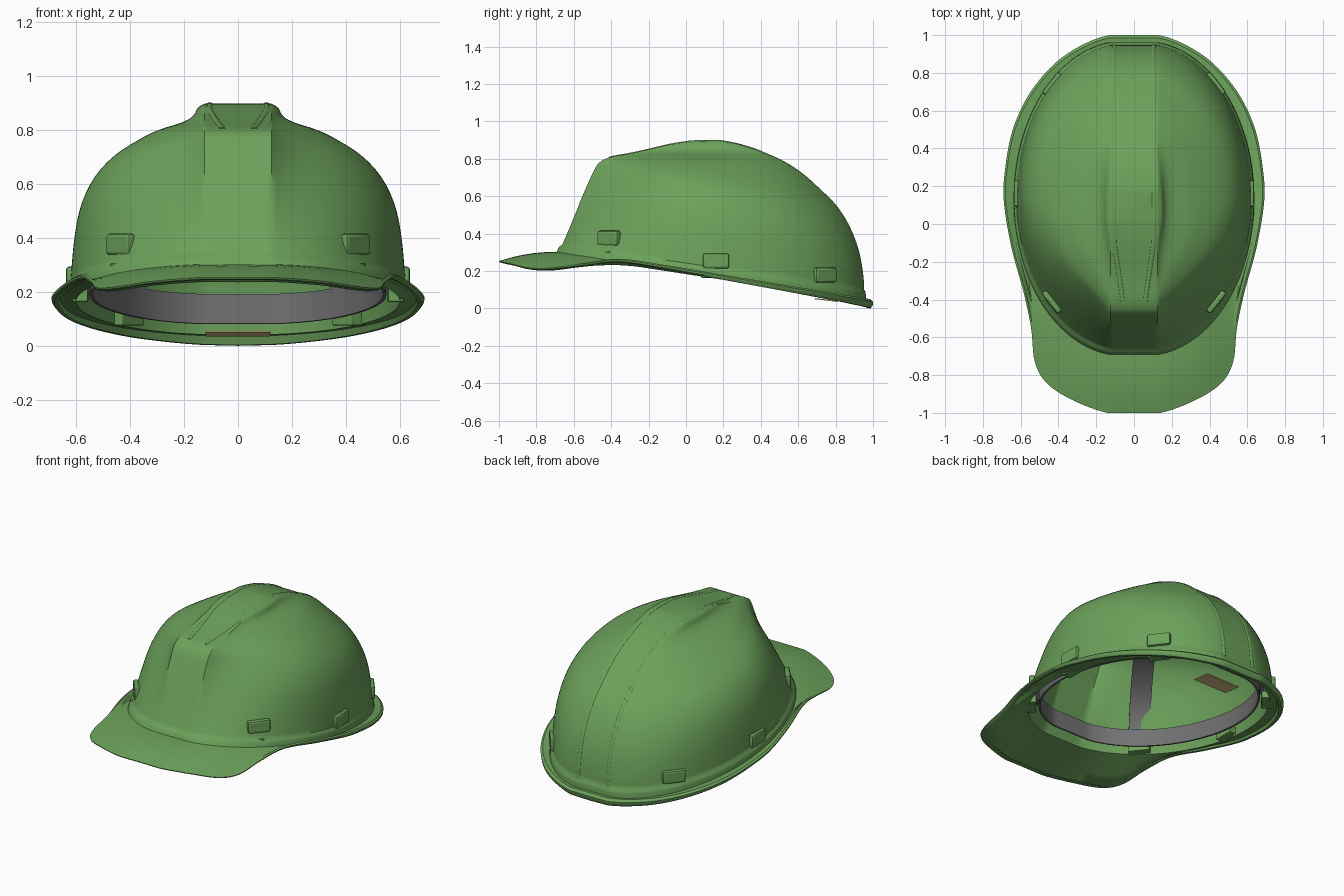
import bpy, bmesh, math
from mathutils import Vector, Matrix

if "Cube" in bpy.data.objects:
    bpy.data.objects.remove(bpy.data.objects["Cube"])


def material(name, rgb):
    m = bpy.data.materials.new(name)
    m.diffuse_color = (*rgb, 1)
    m.use_nodes = True
    m.node_tree.nodes["Principled BSDF"].inputs["Base Color"].default_value = m.diffuse_color
    return m


GREEN = material("green_plastic", (0.15, 0.36, 0.105))
TAN = material("tan_label", (0.72, 0.56, 0.26))
GREY = material("grey_webbing", (0.17, 0.17, 0.175))


def finish(name, bm, mat, angle=40):
    bmesh.ops.recalc_face_normals(bm, faces=bm.faces)
    me = bpy.data.meshes.new(name)
    bm.to_mesh(me)
    bm.free()
    ob = bpy.data.objects.new(name, me)
    bpy.context.collection.objects.link(ob)
    me.materials.append(mat)
    bpy.ops.object.select_all(action='DESELECT')
    ob.select_set(True)
    bpy.context.view_layer.objects.active = ob
    bpy.ops.object.shade_smooth_by_angle(angle=math.radians(angle))
    return ob


def spline(keys, u):
    """Catmull-Rom through evenly spaced keys."""
    n = len(keys) - 1
    i = min(int(u), n - 1)
    t = u - i
    p0, p1, p2, p3 = (keys[max(0, min(n, i + k))] for k in (-1, 0, 1, 2))
    return [0.5 * (2 * b + (c - a) * t + (2 * a - 5 * b + 4 * c - d) * t * t
                   + (3 * b - a - 3 * c + d) * t ** 3) for a, b, c, d in zip(p0, p1, p2, p3)]


# dome levels: front y, front z, back y, back z, half width, prow depth of the front ridge
LEVELS = [(-.68, .30, .95, .05, .625, 0), (-.64, .39, .945, .17, .618, .025),
          (-.59, .51, .92, .31, .605, .06), (-.55, .61, .87, .44, .58, .10),
          (-.51, .70, .80, .55, .53, .14), (-.48, .76, .71, .64, .46, .17),
          (-.45, .79, .62, .72, .38, .18), (-.40, .81, .52, .785, .30, .17),
          (-.30, .828, .42, .83, .205, .12), (-.20, .85, .35, .858, .165, .08),
          (-.08, .878, .25, .885, .15, .03), (.03, .895, .17, .898, .125, 0)]
# outer brim edge, front to back: x, y, z
BRIM = [(0, -1, .258), (.14, -1, .257), (.32, -.935, .243), (.46, -.845, .222), (.525, -.73, .22),
        (.545, -.55, .243), (.585, -.36, .265), (.65, -.12, .233), (.69, .13, .192)]
BRIM += [(x, y, .27 - .163 * (y + .35)) for x, y in
         [(.68, .31), (.645, .49), (.58, .645), (.495, .77), (.39, .875), (.26, .955), (.13, 1), (0, 1)]]
P0 = 0.12   # start angle, leaves a crease beside the flat centre strip


def plan(u, f, b, w, prow=0):
    """Oval with flat strips at front and back; u runs 0 (front) to 16 (back)."""
    s = min(.125, w * .96)
    v = u if u <= 8 else 16 - u
    p = P0 + (math.pi / 2 - P0) * max(0, v - 1) / 7
    x = s * min(v, 1) + (w - s) * (math.sin(p) - math.sin(P0)) / (1 - math.sin(P0))
    mid = f + (b - f) * .497
    c = math.cos(p) / math.cos(P0)
    fall = 1 - math.exp(-max(0, x - s) / min(.13, max(.015, (w - s) * .4)))
    if u > 8:
        return x, mid + c * (b - .25 * prow * fall - mid)
    return x, mid + c * (f + prow * fall - mid)


def dome(u, t, d=0):
    f, zf, b, zb, w, prow = spline(LEVELS, t)
    x, y = plan(u, f + d, b - d, w - d, prow)
    return Vector((x, y, zf + (zb - zf) * (y - f) / (b - f) - d * .8 * t / 11))


def brim(u, scale=1, drop=0.0):
    if u < 1 or u > 15:      # straight centre strips
        i = 0 if u < 1 else 15
        x, y, z = Vector(BRIM[i]).lerp(Vector(BRIM[i + 1]), u - i)
    else:
        x, y, z = spline(BRIM, u)
    k = max(0, min(1, (u - 4) / 12))
    return Vector((x * scale, y * scale, z - drop * (.014 + .036 * k)))


SUB = 6
US = [i / SUB for i in range(16 * SUB + 1)]


def ring(fn):
    half = [fn(u) for u in US]
    return half + [Vector((-p.x, p.y, p.z)) for p in half[-2:0:-1]]


def bridge(bm, rings, cap=True):
    vs = [[bm.verts.new(p) for p in r] for r in rings]
    n = len(vs[0])
    for a, b in zip(vs, vs[1:]):
        for i in range(n):
            bm.faces.new((a[i], a[(i + 1) % n], b[(i + 1) % n], b[i]))
    if cap:
        bm.faces.new(vs[0])
        bm.faces.new(vs[-1])


# shell: outer dome, base bead, brim and visor, rolled edge, underside, inner dome
def brim_top(k):
    def fn(u):
        p = dome(u, 0, -.012).lerp(brim(u, .985), k)
        p.z += .05 * k * (1 - k) * max(0, 1 - u / 6)   # visor arch
        return p
    return fn


def underside(k):
    def fn(u):
        q = brim(u, .955, .75 * max(0, 1 - u / 6))
        return q.lerp(dome(u, 0, .025), k) - Vector((0, 0, .012))
    return fn


rings = [ring(lambda u, t=t: dome(u, t)) for t in [11 - i / 3 for i in range(32)]]
rings += [ring(lambda u, t=t, d=d: dome(u, t, d)) for t, d in ((.52, 0), (.42, -.01), (.3, -.012), (0, -.012))]
rings += [ring(brim_top(k)) for k in (.2, .4, .6, .8, 1)]
rings += [ring(lambda u: brim(u, 1, .3)), ring(lambda u: brim(u, .998, .7)),
          ring(lambda u: brim(u, .985, 1)), ring(lambda u: brim(u, .965, .95))]
rings += [ring(underside(k)) for k in (0, .35, .7, 1)]
rings += [ring(lambda u, t=t: dome(u, t, .025)) for t in [.3 + i * .5 for i in range(21)]]
bm = bmesh.new()
bridge(bm, rings)
finish("helmet_shell", bm, GREEN)

# fine ribs along both edges of the crown ridge, tapering in at the front
for side, tag in ((1, "left"), (-1, "right")):
    pts = []
    for i in range(45):
        f, zf, b, zb, w, _ = spline(LEVELS, .5 + 10.5 * i / 44)
        pts.append((.105, b, zb))
    for i in range(17):
        f, zf, b, zb, w, _ = spline(LEVELS, 11 - 4.2 * i / 16)
        pts.append((.105 - .045 * max(0, min(1, (-.1 - f) / .3)), f, zf))
    bm = bmesh.new()
    loops = []
    for j, (x, y, z) in enumerate(pts):
        a, c = pts[max(0, j - 1)], pts[min(len(pts) - 1, j + 1)]
        n = Vector((0, a[2] - c[2], c[1] - a[1])).normalized()
        loops.append([Vector((side * x, y, z)) + Vector((.011 * math.cos(q), 0, 0))
                      + n * .004 * math.sin(q) for q in [k * math.pi / 4 for k in range(8)]])
    bridge(bm, loops)
    finish("ridge_rib_" + tag, bm, GREEN)


def block(name, loc, size, yaw, tilt=0, mat=GREEN, bevel=.012):
    bm = bmesh.new()
    bmesh.ops.create_cube(bm, size=1)
    bmesh.ops.scale(bm, vec=size, verts=bm.verts)
    if bevel:
        bmesh.ops.bevel(bm, geom=bm.edges[:], offset=bevel, segments=2, affect='EDGES', profile=.5)
    rot = Matrix.Rotation(yaw, 4, 'Z') @ Matrix.Rotation(tilt, 4, 'Y')
    bmesh.ops.transform(bm, matrix=Matrix.Translation(loc) @ rot, verts=bm.verts)
    return finish(name, bm, mat, 20)


# accessory bosses outside and harness clips inside, three per side
for tag, u, t in (("front", 4.0, 1.15), ("middle", 8.1, .8), ("rear", 12.05, .85)):
    p = dome(u, t)
    d = dome(u + .1, t) - dome(u - .1, t)
    yaw = math.atan2(-d.x, d.y)
    out = Vector((math.cos(yaw), math.sin(yaw), 0))
    clip = dome(u, 0, .03) - out * .01 + Vector((0, 0, .015))
    for s, side in ((1, "left"), (-1, "right")):
        a = yaw if s > 0 else math.pi - yaw
        block(f"{tag}_boss_{side}", Vector((p.x * s, p.y, p.z)), (.034, .14, .08), a)
        block(f"{tag}_clip_{side}", Vector((clip.x * s, clip.y, clip.z)), (.06, .13, .05), a, bevel=.006)


# headband, tilted like the rim
def band(rise, d):
    def fn(u):
        x, y = plan(u, -.58 + d, .86 - d, .55 - d)
        return Vector((x, y, .08 + .15 * (.86 - y) + rise))
    return fn


bm = bmesh.new()
loop = [ring(band(r, d)) for r, d in ((0, 0), (.11, 0), (.11, .012), (0, .012), (0, 0))]
bridge(bm, loop, cap=False)
bmesh.ops.remove_doubles(bm, verts=bm.verts, dist=1e-5)
finish("headband", bm, GREY)

# two crossing crown straps
for s, tag in ((1, "a"), (-1, "b")):
    way = Vector((.40 * s, .56, 0))
    across = Vector((-way.y, way.x, 0)).normalized() * .062
    loops = []
    for i in range(33):
        a = math.pi * i / 32
        c = Vector((0, .13, 0)) + way * math.cos(a)
        c.z = .22 - .15 * (c.y - .13) + .46 * math.sin(a)
        n = Vector((way.x * math.cos(a), way.y * math.cos(a), .5 * math.sin(a))).normalized() * .005
        loops.append([c + across + n, c - across + n, c - across - n, c + across - n])
    bm = bmesh.new()
    bridge(bm, loops)
    finish("crown_strap_" + tag, bm, GREY)

# tan label plate under the rear
block("rear_label", Vector((0, .75, .045)), (.12, .24, .006), math.pi / 2, .12, TAN, 0)
